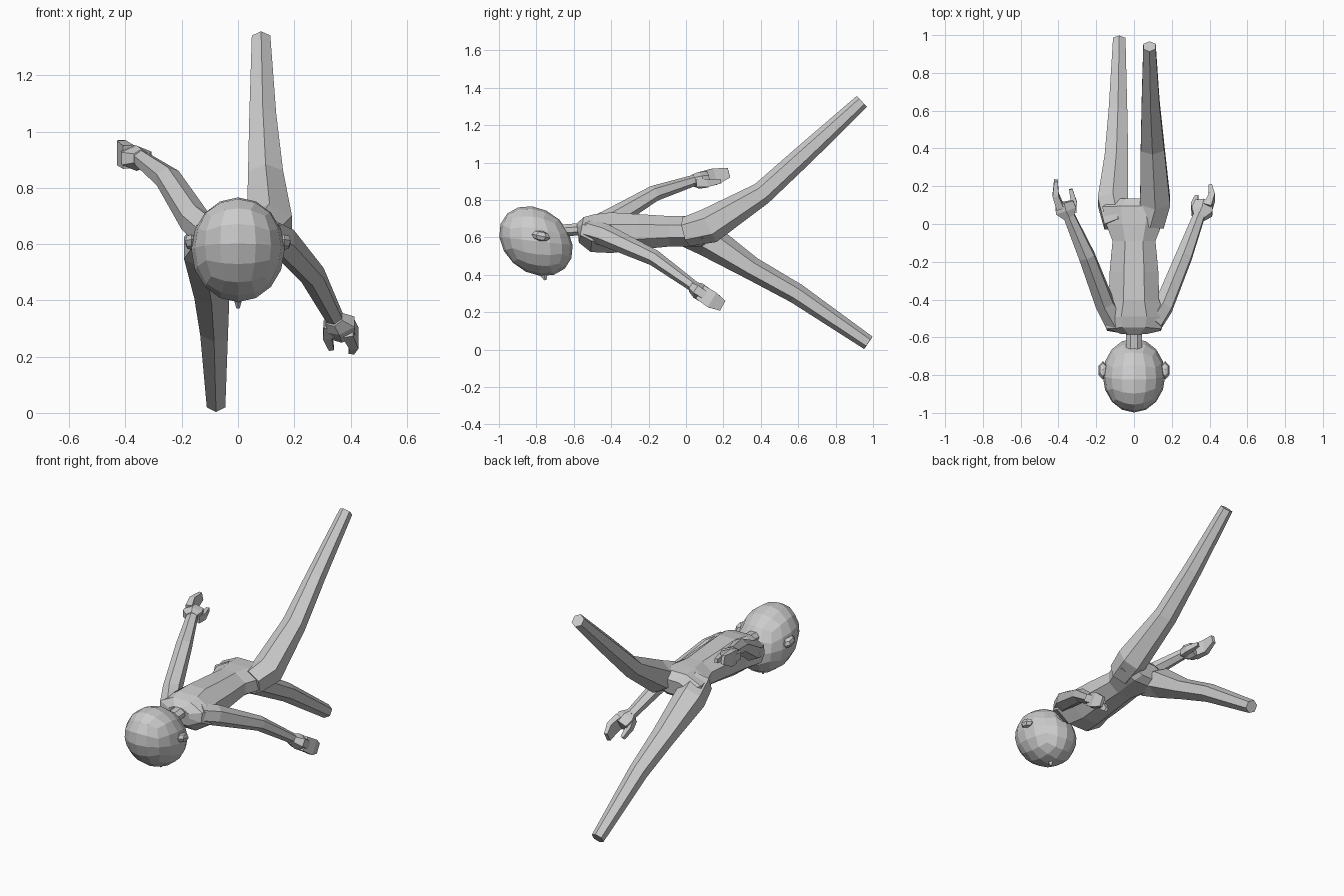
import bpy, bmesh, math
from mathutils import Vector, Matrix


def finish(name, bm):
    bmesh.ops.recalc_face_normals(bm, faces=bm.faces)
    me = bpy.data.meshes.new(name)
    bm.to_mesh(me)
    bm.free()
    ob = bpy.data.objects.new(name, me)
    bpy.context.collection.objects.link(ob)
    return ob


def loft(name, sections, sides=6, start=90, unit=1.0):
    """Flat-faced tube through sections (x, y, z, half width, half thickness)."""
    bm = bmesh.new()
    pts = [Vector(s[:3]) for s in sections]
    rings = []
    for i, s in enumerate(sections):
        a, b = pts[max(i - 1, 0)], pts[min(i + 1, len(pts) - 1)]
        d = (b - a).normalized()
        u = Vector((1, 0, 0))
        u = (u - d * u.dot(d)).normalized()
        v = d.cross(u)
        ring = []
        for k in range(sides):
            t = math.radians(start + 360 * k / sides)
            p = pts[i] + (u * math.cos(t) * s[3] + v * math.sin(t) * s[4]) * unit
            ring.append(bm.verts.new(p))
        rings.append(ring)
    for r0, r1 in zip(rings, rings[1:]):
        for k in range(sides):
            j = (k + 1) % sides
            bm.faces.new((r0[k], r0[j], r1[j], r1[k]))
    bm.faces.new(rings[0])
    bm.faces.new(rings[-1])
    return finish(name, bm)


# torso: y, half width, top z, bottom z
profile = [(-0.58, 0.07, 0.675, 0.60), (-0.56, 0.145, 0.71, 0.57),
           (-0.50, 0.165, 0.725, 0.52), (-0.40, 0.135, 0.735, 0.515),
           (-0.25, 0.13, 0.725, 0.535), (-0.09, 0.115, 0.715, 0.55),
           (0.0, 0.15, 0.715, 0.55), (0.09, 0.17, 0.71, 0.55),
           (0.13, 0.10, 0.67, 0.58)]
loft("torso", [(0, y, (t + b) / 2, w, (t - b) / 2) for y, w, t, b in profile],
     8, 22.5, 1.07)
loft("neck", [(0, -0.68, 0.635, 0.047, 0.035), (0, -0.55, 0.645, 0.047, 0.035)], 8, 22.5)

# legs: one raised, one lowered
loft("raised_leg", [(0.085, 0.0, 0.63, 0.085, 0.08), (0.112, 0.12, 0.66, 0.092, 0.095),
                    (0.098, 0.405, 0.835, 0.072, 0.062), (0.088, 0.635, 1.045, 0.055, 0.055),
                    (0.082, 0.94, 1.327, 0.038, 0.04)])
loft("lowered_leg", [(-0.085, 0.0, 0.63, 0.085, 0.08), (-0.112, 0.12, 0.585, 0.092, 0.09),
                     (-0.093, 0.35, 0.435, 0.072, 0.062), (-0.085, 0.59, 0.30, 0.057, 0.055),
                     (-0.078, 0.975, 0.036, 0.038, 0.04)])

# arms
loft("lowered_arm", [(0.10, -0.52, 0.64, 0.06, 0.06), (0.155, -0.44, 0.615, 0.055, 0.06),
                     (0.265, -0.17, 0.49, 0.048, 0.043), (0.345, 0.045, 0.335, 0.034, 0.03)])
loft("raised_arm", [(-0.10, -0.52, 0.64, 0.06, 0.06), (-0.155, -0.42, 0.685, 0.055, 0.06),
                    (-0.25, -0.17, 0.835, 0.048, 0.043), (-0.345, 0.045, 0.905, 0.034, 0.03)])

# hands: palm, finger block and thumb
q = 2 ** 0.5
loft("lowered_palm", [(0.343, 0.035, 0.335, 0.035, 0.032), (0.36, 0.065, 0.315, 0.065, 0.045),
                      (0.37, 0.11, 0.285, 0.055, 0.043)])
loft("lowered_fingers", [(0.39, 0.08, 0.305, 0.02, 0.042), (0.412, 0.14, 0.265, 0.016, 0.045),
                         (0.403, 0.195, 0.235, 0.01, 0.03)], 4, 45, q)
loft("lowered_thumb", [(0.325, 0.06, 0.315, 0.02, 0.022), (0.318, 0.10, 0.275, 0.016, 0.02),
                       (0.332, 0.145, 0.23, 0.009, 0.012)], 4, 45, q)
loft("raised_palm", [(-0.343, 0.035, 0.905, 0.035, 0.032), (-0.36, 0.07, 0.905, 0.065, 0.045),
                     (-0.37, 0.115, 0.91, 0.055, 0.043)])
loft("raised_fingers", [(-0.39, 0.085, 0.91, 0.02, 0.042), (-0.415, 0.155, 0.925, 0.016, 0.045),
                        (-0.413, 0.23, 0.945, 0.01, 0.026)], 4, 45, q)
loft("raised_thumb", [(-0.325, 0.06, 0.89, 0.02, 0.022), (-0.318, 0.115, 0.89, 0.016, 0.02),
                      (-0.335, 0.185, 0.90, 0.009, 0.012)], 4, 45, q)

# head: quad sphere, stretched towards the crown
bm = bmesh.new()
bmesh.ops.create_cube(bm, size=2)
bmesh.ops.subdivide_edges(bm, edges=bm.edges[:], cuts=3, use_grid_fill=True)
head = Matrix(((0.166, 0, 0), (0, 0.196, -0.022), (0, -0.022, 0.186)))
for v in bm.verts:
    p = Vector([math.tan(c * math.pi / 4) for c in v.co])
    v.co = head @ p.normalized() + Vector((0, -0.802, 0.58))
finish("head", bm)

# ears
for side, name in ((1, "left_ear"), (-1, "right_ear")):
    bm = bmesh.new()
    bmesh.ops.create_uvsphere(bm, u_segments=6, v_segments=4, radius=1)
    bm.transform(Matrix.Translation((side * 0.165, -0.775, 0.607))
                 @ Matrix.Rotation(math.radians(-12), 4, 'X')
                 @ Matrix.Diagonal((0.026, 0.05, 0.028, 1)))
    finish(name, bm)

# nose
loft("nose", [(0, -0.765, 0.42, 0.02, 0.032), (0, -0.752, 0.372, 0.006, 0.006)], 4, 90)
